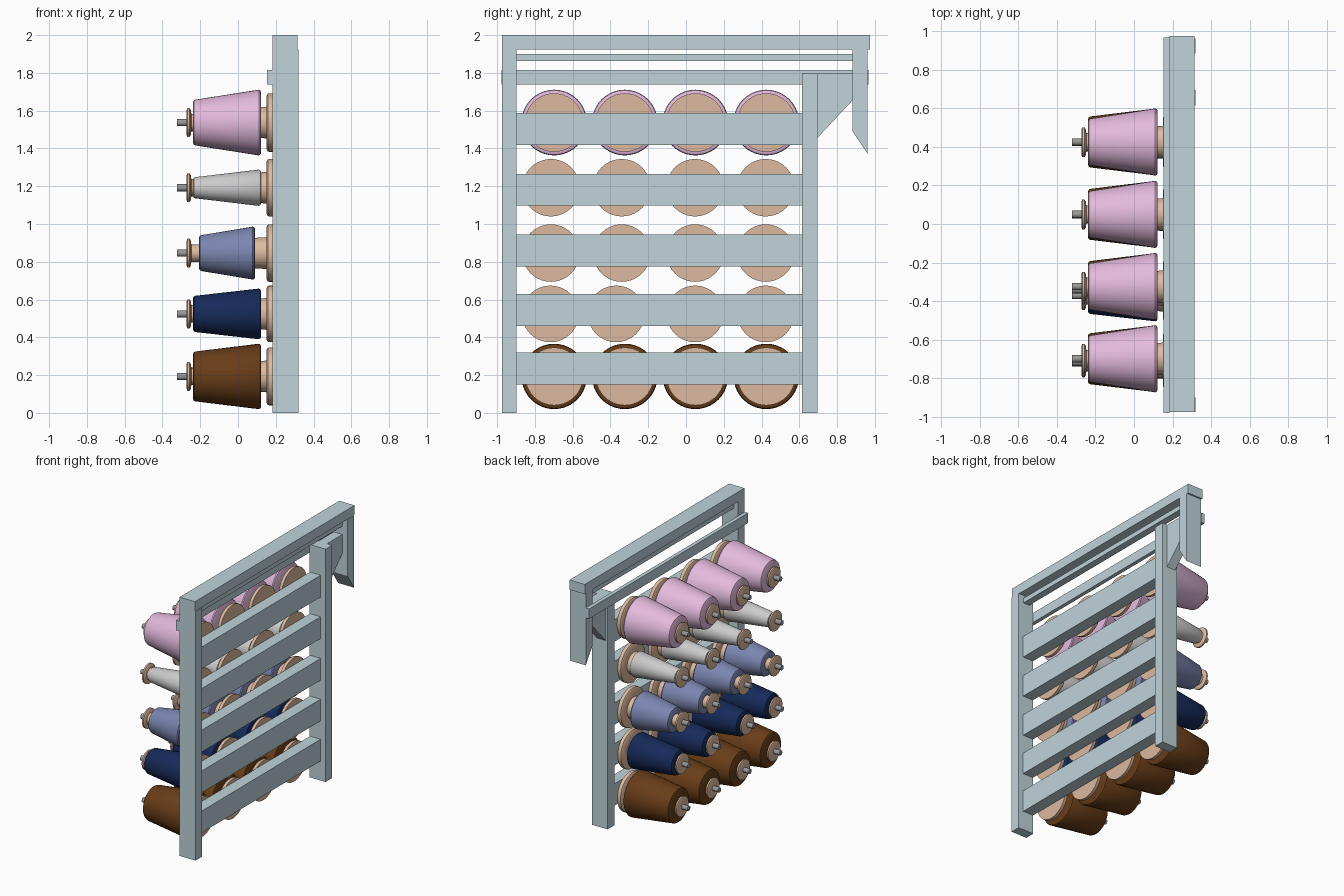
import bpy, bmesh, math

if "Cube" in bpy.data.objects:
    bpy.data.objects.remove(bpy.data.objects["Cube"])


def material(name, rgb):
    # 0-255 screen colour to linear
    m = bpy.data.materials.new(name)
    m.diffuse_color = [(c / 255) ** 2.2 for c in rgb] + [1]
    m.use_nodes = True
    m.node_tree.nodes["Principled BSDF"].inputs["Base Color"].default_value = m.diffuse_color
    return m


FRAME = material("painted_frame", (190, 210, 217))
WOOD = material("bare_wood", (220, 184, 158))
STEEL = material("rod_steel", (150, 150, 150))


def finish(name, bm, mat, smooth=False):
    bmesh.ops.recalc_face_normals(bm, faces=bm.faces)
    mesh = bpy.data.meshes.new(name)
    bm.to_mesh(mesh)
    bm.free()
    mesh.materials.append(mat)
    ob = bpy.data.objects.new(name, mesh)
    bpy.context.collection.objects.link(ob)
    if smooth:
        bpy.ops.object.select_all(action='DESELECT')
        ob.select_set(True)
        bpy.context.view_layer.objects.active = ob
        bpy.ops.object.shade_smooth_by_angle(angle=math.radians(35))
    return ob


def board(name, x0, x1, outline):
    # a (y, z) outline extruded from x0 to x1
    bm = bmesh.new()
    face = bm.faces.new([bm.verts.new((x0, y, z)) for y, z in outline])
    ext = bmesh.ops.extrude_face_region(bm, geom=[face])
    verts = [v for v in ext['geom'] if isinstance(v, bmesh.types.BMVert)]
    bmesh.ops.translate(bm, verts=verts, vec=(x1 - x0, 0, 0))
    return finish(name, bm, FRAME)


def box(name, x0, x1, y0, y1, z0, z1):
    return board(name, x0, x1, [(y0, z0), (y1, z0), (y1, z1), (y0, z1)])


def lathe(name, profile, mat, segs=40):
    # an (x, radius) profile turned about the x axis
    bm = bmesh.new()
    rings = [[bm.verts.new((x, r * math.cos(2 * math.pi * i / segs),
                            r * math.sin(2 * math.pi * i / segs)))
              for i in range(segs)] for x, r in profile]
    for a, b in zip(rings, rings[1:]):
        for i in range(segs):
            j = (i + 1) % segs
            bm.faces.new((a[i], a[j], b[j], b[i]))
    bm.faces.new(rings[0])
    bm.faces.new(rings[-1])
    return finish(name, bm, mat, True)


# Frame
box("top_beam", 0.183, 0.314, -0.975, 0.975, 1.925, 2.0)
box("front_post", 0.183, 0.319, -0.975, -0.898, 0, 1.925)
box("back_post", 0.183, 0.319, 0.615, 0.695, 0, 1.80)
board("hanging_post", 0.183, 0.319,
      [(0.882, 1.925), (0.962, 1.925), (0.962, 1.37), (0.882, 1.49)])
board("corner_brace", 0.20, 0.275,
      [(0.695, 1.80), (0.882, 1.80), (0.882, 1.655), (0.695, 1.455)])
box("thin_rail", 0.22, 0.275, -0.898, 0.882, 1.863, 1.90)
box("side_rail", 0.153, 0.183, -0.978, 0.965, 1.738, 1.815)

# Slats
for i, z in enumerate((0.15, 0.46, 0.775, 1.097, 1.418)):
    box(f"slat_{i + 1}", 0.185, 0.276, -0.898, 0.615, z, z + 0.169)

# Spool rows: colour, height, body x range, end radii, flange radius, y places
Y = (-0.698, -0.324, 0.05, 0.425)
Y2 = (-0.715, -0.34, 0.048, 0.422)
ROWS = [
    ("brown", (104, 63, 30), 0.193, -0.238, 0.122, 0.132, 0.173, 0.153, Y),
    ("navy", (28, 46, 90), 0.524, -0.238, 0.122, 0.096, 0.134, 0.15, (-0.718, -0.37, 0.048, 0.422)),
    ("slate", (122, 132, 174), 0.846, -0.206, 0.09, 0.095, 0.140, 0.152, Y2),
    ("grey", (208, 208, 206), 1.192, -0.238, 0.122, 0.056, 0.096, 0.152, Y2),
    ("pink", (226, 184, 219), 1.537, -0.238, 0.122, 0.121, 0.174, 0.155, Y),
]
for cname, rgb, z, xa, xb, ra, rb, rf, places in ROWS:
    yarn = material(f"{cname}_yarn", rgb)
    d = 0.012
    parts = [
        # wound yarn with softened rims
        lathe(f"{cname}_yarn", [(xa, ra - d), (xa + 0.004, ra - 0.004), (xa + d, ra),
                                (xb - d, rb), (xb - 0.004, rb - 0.004), (xb, rb - d)], yarn),
        # wooden core with end knob and big flange
        lathe(f"{cname}_core", [(-0.272, 0.066), (-0.268, 0.076), (-0.256, 0.076), (-0.25, 0.066),
                                (-0.247, 0.046), (xa + 0.01, 0.046), (xb - 0.01, 0.08), (0.15, 0.084),
                                (0.152, rf - 0.012), (0.158, rf - 0.002), (0.165, rf),
                                (0.183, rf)], WOOD),
        # steel peg
        lathe(f"{cname}_peg", [(-0.322, 0.019), (-0.26, 0.019)], STEEL, 16),
    ]
    for k, y in enumerate(places):
        for p in parts:
            ob = p if k == 0 else p.copy()
            ob.location = (0, y, z)
            if k:
                ob.name = f"{p.name}_{k + 1}"
                bpy.context.collection.objects.link(ob)
